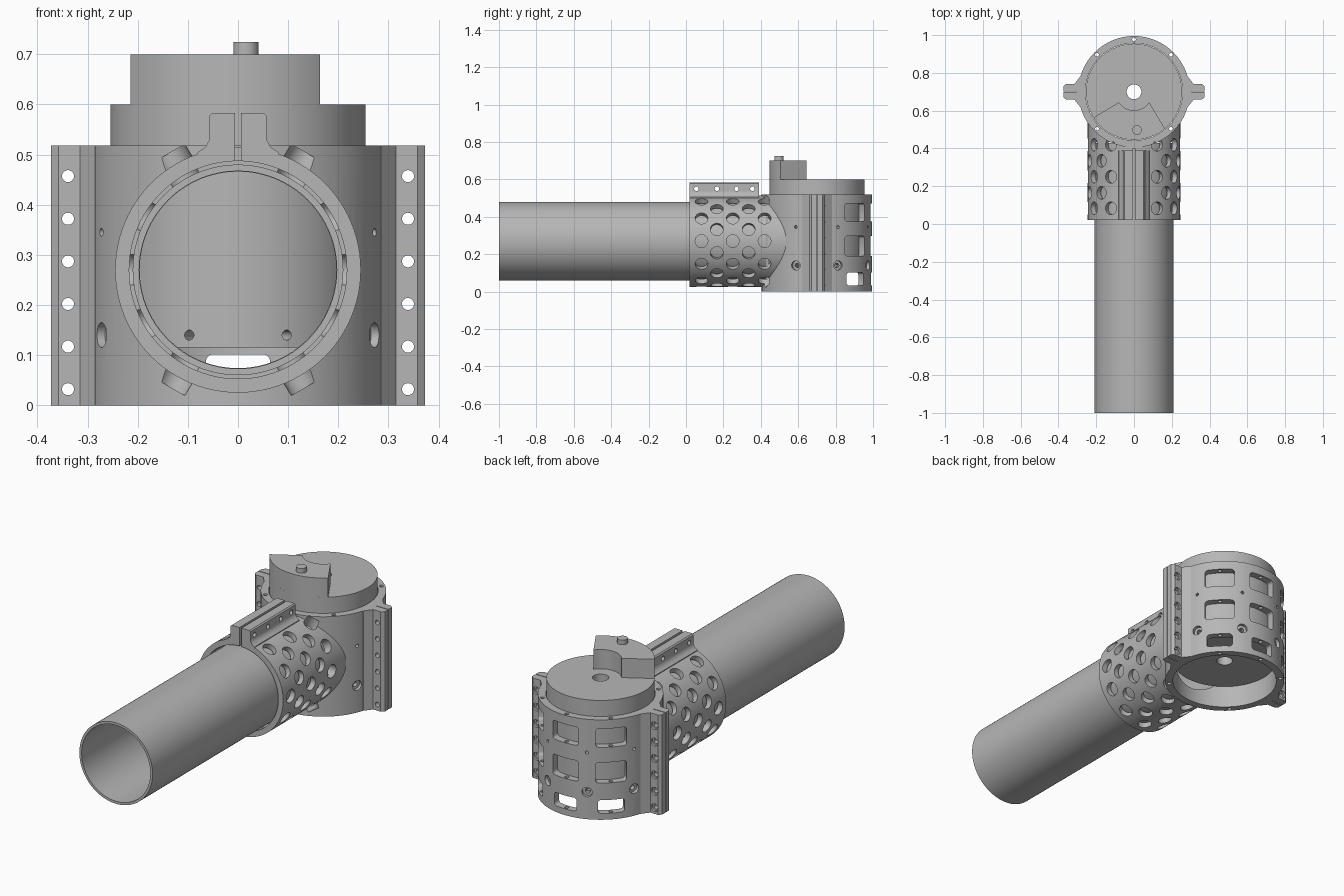
import bpy, bmesh
from math import sin, cos, pi, radians, hypot
from mathutils import Vector, Matrix

cube = bpy.data.objects.get("Cube")
if cube:
    bpy.data.objects.remove(cube)

grey = bpy.data.materials.new("plain grey")
grey.use_nodes = True
GREY = (0.47, 0.47, 0.47, 1)
grey.diffuse_color = GREY
grey.node_tree.nodes["Principled BSDF"].inputs["Base Color"].default_value = GREY

AXIS_Z = 0.27              # height of the tube axis
HUB = Vector((0, 0.70, 0))  # centre of the upright housing
WALL, BORE, TOP = 0.295, 0.257, 0.518


def cyl(bm, a, b, r, seg=24):
    """Capped cylinder from a to b."""
    a, b = Vector(a), Vector(b)
    turn = (b - a).to_track_quat('Z', 'Y').to_matrix().to_4x4()
    bmesh.ops.create_cone(bm, cap_ends=True, segments=seg, radius1=r, radius2=r,
                          depth=(b - a).length,
                          matrix=Matrix.Translation((a + b) / 2) @ turn)


def prism(bm, points, move):
    """Closed outline of 3D points extruded along move."""
    face = bm.faces.new([bm.verts.new(p) for p in points])
    new = bmesh.ops.extrude_face_region(bm, geom=[face])["geom"]
    bmesh.ops.translate(bm, vec=move, verts=[v for v in new if isinstance(v, bmesh.types.BMVert)])


def finish(bm, name):
    bmesh.ops.recalc_face_normals(bm, faces=bm.faces)
    mesh = bpy.data.meshes.new(name)
    bm.to_mesh(mesh)
    bm.free()
    mesh.materials.append(grey)
    ob = bpy.data.objects.new(name, mesh)
    bpy.context.collection.objects.link(ob)
    return ob


def combine(ob, build, op='DIFFERENCE'):
    """Boolean ob with the shape that build(bm) makes, then drop the helper."""
    bm = bmesh.new()
    build(bm)
    helper = finish(bm, "helper")
    helper.hide_render = True
    mod = ob.modifiers.new("cut", 'BOOLEAN')
    mod.operation, mod.solver, mod.object = op, 'EXACT', helper
    bpy.context.view_layer.update()
    result = bpy.data.meshes.new_from_object(ob.evaluated_get(bpy.context.evaluated_depsgraph_get()))
    ob.modifiers.clear()
    ob.data = result
    bpy.data.objects.remove(helper)


def solid(name, build):
    bm = bmesh.new()
    build(bm)
    return finish(bm, name)


def spoke(angle, r, z):
    """Point at a radius and angle around the housing axis."""
    return HUB + Vector((r * cos(angle), r * sin(angle), z))


def along(y, z=AXIS_Z):
    return (0, y, z)


# Upright housing with split side flanges
housing = solid("clamp_housing", lambda bm: cyl(bm, HUB, HUB + Vector((0, 0, TOP)), WALL, 96))


def flanges(bm):
    half = [(0.373, 0.03), (0.358, 0.042), (0.315, 0.042), (0.285, 0.08), (0.27, 0.08)]
    for side in (1, -1):
        ring = half + [(x, -y) for x, y in reversed(half)]
        prism(bm, [HUB + Vector((side * x, y, 0)) for x, y in ring], (0, 0, TOP))


combine(housing, flanges, 'UNION')

# Tube collar joined to the housing, with two clamping tabs on top
combine(housing, lambda bm: cyl(bm, along(0.02), along(0.6), 0.245, 96), 'UNION')


def tabs(bm):
    half = [(0.085, 0.48), (0.08, 0.505), (0.065, 0.515), (0.057, 0.53), (0.057, 0.577), (0.051, 0.583)]
    ring = half + [(-x, z) for x, z in reversed(half)]
    prism(bm, [(x, 0.02, z) for x, z in ring], (0, 0.37, 0))


combine(housing, tabs, 'UNION')

# Hollow interior, collar bore and opening towards the housing
combine(housing, lambda bm: cyl(bm, HUB - Vector((0, 0, 0.1)), HUB + Vector((0, 0, 0.7)), BORE, 96))
combine(housing, lambda bm: cyl(bm, along(-0.1), along(0.435), 0.217, 96))
combine(housing, lambda bm: cyl(bm, along(0.4), along(0.65), 0.196, 64))


# Slit between tabs, and parting gaps in the flanges
def slits(bm):
    prism(bm, [(-0.006, -0.1, 0.44), (0.006, -0.1, 0.44), (0.006, -0.1, 0.7), (-0.006, -0.1, 0.7)], (0, 0.5, 0))
    for x in (-0.4, 0.305):
        prism(bm, [(x, 0.698, -0.1), (x + 0.095, 0.698, -0.1),
                   (x + 0.095, 0.702, -0.1), (x, 0.702, -0.1)], (0, 0, 0.8))


combine(housing, slits)


# Staggered round perforations around the collar
def perforations(bm):
    for k in range(24):
        a = radians(15 * k)
        if abs(15 * k - 90) < 20:
            continue
        for y in ((0.165, 0.335) if k % 2 else (0.083, 0.25, 0.42)):
            if hypot(0.245 * cos(a), HUB.y - y) > 0.3:
                d = Vector((cos(a), 0, sin(a)))
                cyl(bm, Vector(along(y)) + d * 0.2, Vector(along(y)) + d * 0.27, 0.034)


combine(housing, perforations)


# Rounded windows on the back half of the housing
def windows(bm):
    for deg in (45, 90, 135):
        a = radians(deg)
        out, side = Vector((cos(a), sin(a), 0)), Vector((-sin(a), cos(a), 0))
        for low, high, w in ((0.032, 0.102, 0.064), (0.19, 0.297, 0.074), (0.375, 0.472, 0.074)):
            h, r, ring = (high - low) / 2, 0.015, []
            for i in range(16):
                t = 2 * pi * (i + 0.5) / 16
                sx, sz = (1 if cos(t) > 0 else -1), (1 if sin(t) > 0 else -1)
                ring.append(HUB + out * 0.2 + side * (sx * (w - r) + r * cos(t))
                            + Vector((0, 0, (low + high) / 2 + sz * (h - r) + r * sin(t))))
            prism(bm, ring, out * 0.15)


combine(housing, windows)

BOLTS = [radians(22.5 + 45 * k) for k in range(8)]


# Bolt holes through housing wall, flanges, tabs and rim
def bolt_holes(bm):
    for a in BOLTS:
        cyl(bm, spoke(a, 0.24, 0.14), spoke(a, 0.32, 0.14), 0.012)
        cyl(bm, spoke(a, 0.24, 0.345), spoke(a, 0.32, 0.345), 0.008)
    for side in (1, -1):
        for i in range(6):
            x, z = side * 0.339, 0.032 + 0.085 * i
            cyl(bm, (x, 0.6, z), (x, 0.8, z), 0.012)
    for y in (0.055, 0.165, 0.27, 0.355):
        cyl(bm, (-0.1, y, 0.55), (0.1, y, 0.55), 0.012)


def counterbores(bm):
    for a in BOLTS:
        cyl(bm, spoke(a, 0.277, 0.14), spoke(a, 0.32, 0.14), 0.025)
    for side in (1, -1):
        for i in range(6):
            x, z = side * 0.339, 0.032 + 0.085 * i
            cyl(bm, (x, 0.73, z), (x, 0.8, z), 0.02)


def rim_holes(bm):
    for deg in (45, 90, 135, 225, 315):
        cyl(bm, spoke(radians(deg), 0.277, -0.1), spoke(radians(deg), 0.277, 0.6), 0.01, 16)


for cut in (bolt_holes, counterbores, rim_holes):
    combine(housing, cut)

# Round drum inside the housing, with a centre hole and mounting holes
drum = solid("inner_drum", lambda bm: cyl(bm, HUB + Vector((0, 0, 0.115)), HUB + Vector((0, 0, 0.6)), 0.2545, 96))


def drum_holes(bm):
    cyl(bm, HUB, HUB + Vector((0, 0, 0.7)), 0.039, 32)
    for a in BOLTS:
        cyl(bm, spoke(a, 0.2, 0.14), spoke(a, 0.3, 0.14), 0.01)


combine(drum, drum_holes)


# Raised sector block on the drum, scooped around the centre hole
def sector(bm):
    arc = [spoke(radians(212.5 + (310 - 212.5) * i / 24), 0.2545, 0.6) for i in range(25)]
    scoop = [spoke(radians(325 - 110 * i / 14), 0.098, 0.6) for i in range(15)]
    prism(bm, arc + scoop, (0, 0, 0.1))


solid("sector_block", sector)
solid("sector_pin", lambda bm: cyl(bm, (0.016, 0.497, 0.69), (0.016, 0.497, 0.724), 0.025, 32))

# Long open tube held by the collar
tube = solid("long_tube", lambda bm: cyl(bm, along(-1), along(0.43), 0.21, 96))
combine(tube, lambda bm: cyl(bm, along(-1.1), along(0.6), 0.197, 96))

# Smooth curved walls, keep sharp rims
bpy.ops.object.select_all(action='DESELECT')
for ob in bpy.context.collection.objects:
    if ob.type == 'MESH' and ob.data.materials and ob.data.materials[0] == grey:
        ob.select_set(True)
        bpy.context.view_layer.objects.active = ob
bpy.ops.object.shade_smooth_by_angle(angle=radians(30))
